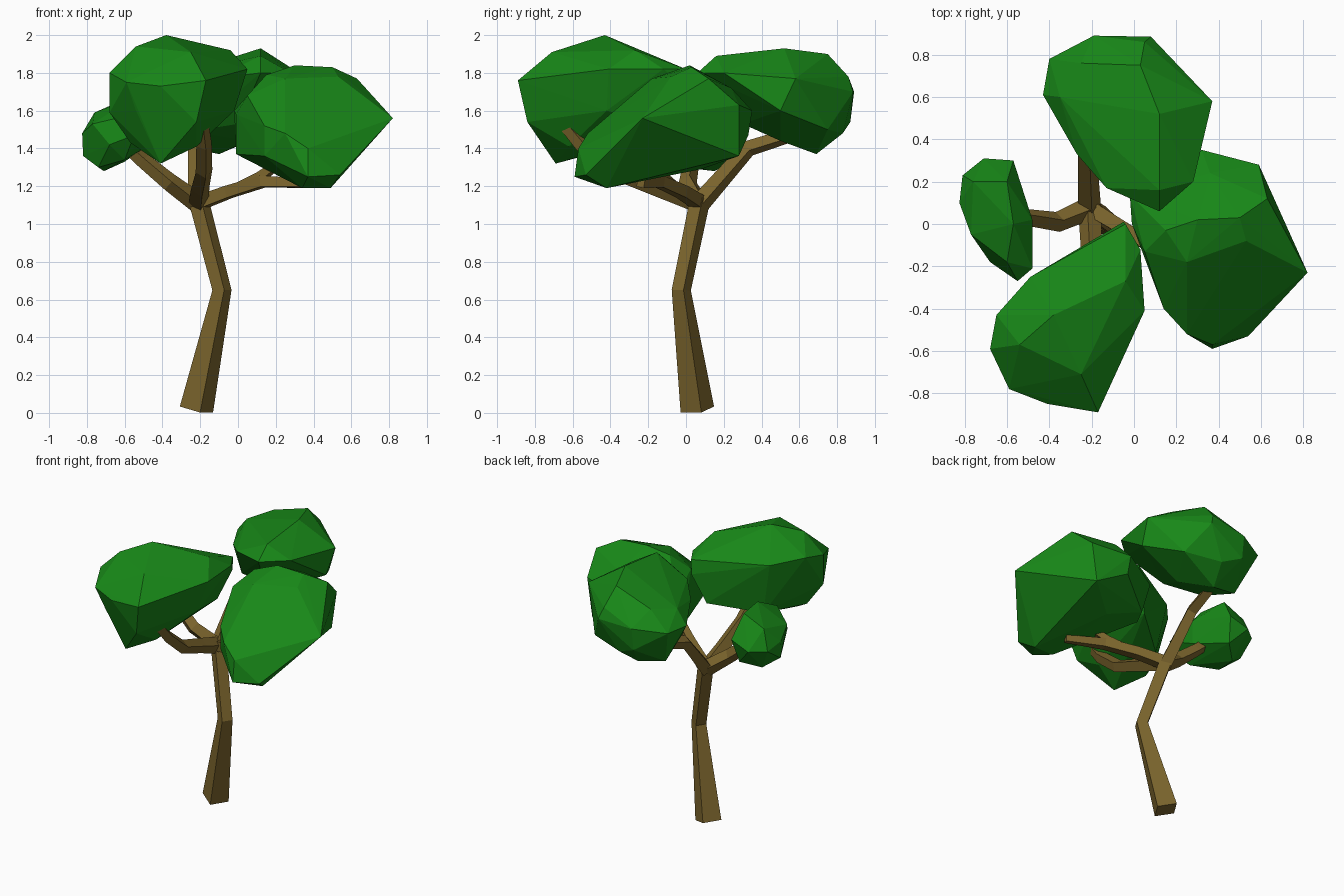
import bpy, bmesh
from math import sin, cos, pi, radians
from mathutils import Vector


def material(name, color):
    m = bpy.data.materials.new(name)
    m.diffuse_color = (*color, 1)
    return m


BARK = material("bark", (0.20, 0.13, 0.026))
LEAF = material("leaf", (0.009, 0.245, 0.009))


def finish(name, bm, mat):
    bmesh.ops.recalc_face_normals(bm, faces=bm.faces)
    me = bpy.data.meshes.new(name)
    bm.to_mesh(me)
    bm.free()
    me.materials.append(mat)
    ob = bpy.data.objects.new(name, me)
    bpy.context.collection.objects.link(ob)
    return ob


def limb(name, path, radii, sides=4, turn=13):
    """Tapered faceted tube along a path."""
    pts = [Vector(p) for p in path]
    bm = bmesh.new()
    rings = []
    for i, (p, r) in enumerate(zip(pts, radii)):
        tan = Vector()
        if i > 0:
            tan += (p - pts[i - 1]).normalized()
        if i < len(pts) - 1:
            tan += (pts[i + 1] - p).normalized()
        q = Vector((0, 0, 1)).rotation_difference(tan.normalized())
        angles = [radians(turn) + 2 * pi * k / sides for k in range(sides)]
        rings.append([bm.verts.new(p + q @ Vector((r * cos(a), r * sin(a), 0)))
                      for a in angles])
    for a, b in zip(rings, rings[1:]):
        for k in range(sides):
            j = (k + 1) % sides
            bm.faces.new((a[k], a[j], b[j], b[k]))
    bm.faces.new(rings[0])
    bm.faces.new(rings[-1])
    return finish(name, bm, BARK)


def clump(name, corners):
    """Faceted leaf mass: the convex hull of its corner points."""
    bm = bmesh.new()
    for c in corners:
        bm.verts.new(c)
    bmesh.ops.convex_hull(bm, input=bm.verts)
    loose = [v for v in bm.verts if not v.link_faces]
    bmesh.ops.delete(bm, geom=loose, context='VERTS')
    return finish(name, bm, LEAF)


# Trunk with a bend half way up
limb("trunk", [(-0.22, 0.06, 0.018), (-0.085, -0.025, 0.65), (-0.21, 0.075, 1.13)],
     [0.092, 0.052, 0.055])

# Limbs spreading from the fork
FORK = (-0.21, 0.075, 1.11)
limb("left_limb", [FORK, (-0.36, 0.01, 1.22), (-0.5, 0.03, 1.335), (-0.64, 0.04, 1.46)],
     [0.055, 0.048, 0.042, 0.035])
limb("back_limb", [FORK, (-0.22, 0.33, 1.40), (-0.2, 0.52, 1.46), (-0.19, 0.62, 1.5)],
     [0.055, 0.045, 0.04, 0.035])
limb("front_limb", [FORK, (-0.2, -0.14, 1.19), (-0.18, -0.38, 1.28),
                    (-0.18, -0.55, 1.42), (-0.2, -0.70, 1.60)],
     [0.055, 0.05, 0.045, 0.042, 0.035])
limb("right_limb", [FORK, (-0.05, -0.02, 1.17), (0.13, -0.14, 1.225), (0.38, -0.24, 1.215)],
     [0.05, 0.045, 0.042, 0.03])
limb("right_twig", [(0.0, -0.06, 1.19), (0.12, -0.13, 1.25), (0.2, -0.17, 1.31)],
     [0.035, 0.035, 0.028])

# Front leaf clump
clump("front_leaves", [
    (-0.05, 0.01, 1.72), (-0.04, 0.0, 1.82), (0.03, -0.12, 1.82), (0.05, -0.41, 1.82),
    (-0.04, -0.27, 1.92), (-0.17, -0.89, 1.76), (-0.41, -0.85, 1.73), (-0.59, -0.78, 1.75),
    (-0.68, -0.59, 1.80), (-0.68, -0.59, 1.59), (-0.65, -0.43, 1.83), (-0.49, -0.25, 1.80),
    (-0.38, -0.43, 2.0), (-0.25, -0.71, 1.91), (-0.54, -0.57, 1.94), (-0.41, -0.69, 1.32),
    (-0.57, -0.56, 1.43), (-0.22, -0.62, 1.41), (-0.02, -0.42, 1.60), (-0.54, -0.74, 1.60),
    (-0.22, -0.84, 1.54), (-0.42, -0.28, 1.43), (-0.13, -0.05, 1.51)])

# Right leaf clump
clump("right_leaves", [
    (0.30, 0.02, 1.84), (0.50, 0.03, 1.83), (0.63, 0.12, 1.77), (0.15, -0.03, 1.79),
    (0.25, -0.18, 1.77), (0.53, -0.08, 1.78), (0.36, 0.24, 1.72), (0.32, 0.35, 1.60),
    (0.59, 0.28, 1.63), (0.33, 0.33, 1.47), (0.55, 0.28, 1.36), (0.82, -0.23, 1.56),
    (0.54, -0.53, 1.26), (0.49, -0.42, 1.19), (0.34, -0.42, 1.19), (0.37, -0.59, 1.25),
    (0.37, -0.57, 1.40), (0.25, -0.52, 1.48), (0.14, -0.40, 1.52), (0.14, -0.40, 1.36),
    (-0.01, 0.0, 1.58), (-0.01, 0.02, 1.37), (-0.02, 0.14, 1.60), (0.05, 0.14, 1.37),
    (0.30, 0.08, 1.29), (0.05, -0.13, 1.68)])

# Back leaf clump
clump("back_leaves", [
    (-0.43, 0.61, 1.68), (-0.40, 0.78, 1.68), (-0.19, 0.89, 1.70), (0.08, 0.885, 1.70),
    (0.05, 0.86, 1.78), (0.37, 0.58, 1.77), (0.35, 0.50, 1.60), (0.28, 0.20, 1.80),
    (0.12, 0.06, 1.80), (-0.13, 0.17, 1.77), (0.12, 0.16, 1.89), (0.12, 0.52, 1.93),
    (0.03, 0.75, 1.90), (-0.25, 0.76, 1.81), (-0.35, 0.60, 1.78), (-0.27, 0.33, 1.72),
    (-0.19, 0.87, 1.54), (-0.05, 0.83, 1.48), (-0.10, 0.69, 1.37), (0.05, 0.50, 1.44),
    (0.20, 0.75, 1.50), (-0.30, 0.66, 1.41), (-0.25, 0.40, 1.49), (0.0, 0.30, 1.53)])

# Left leaf clump
clump("left_leaves", [
    (-0.825, 0.10, 1.48), (-0.82, 0.10, 1.36), (-0.81, 0.23, 1.45), (-0.71, 0.31, 1.45),
    (-0.57, 0.30, 1.50), (-0.48, 0.02, 1.55), (-0.48, -0.21, 1.50), (-0.55, -0.27, 1.47),
    (-0.68, -0.18, 1.42), (-0.77, -0.05, 1.53), (-0.76, 0.20, 1.59), (-0.60, 0.20, 1.66),
    (-0.57, 0.0, 1.66), (-0.60, -0.18, 1.57), (-0.71, 0.15, 1.28), (-0.60, 0.25, 1.33),
    (-0.50, 0.0, 1.40), (-0.60, -0.15, 1.34), (-0.74, -0.02, 1.30)])
